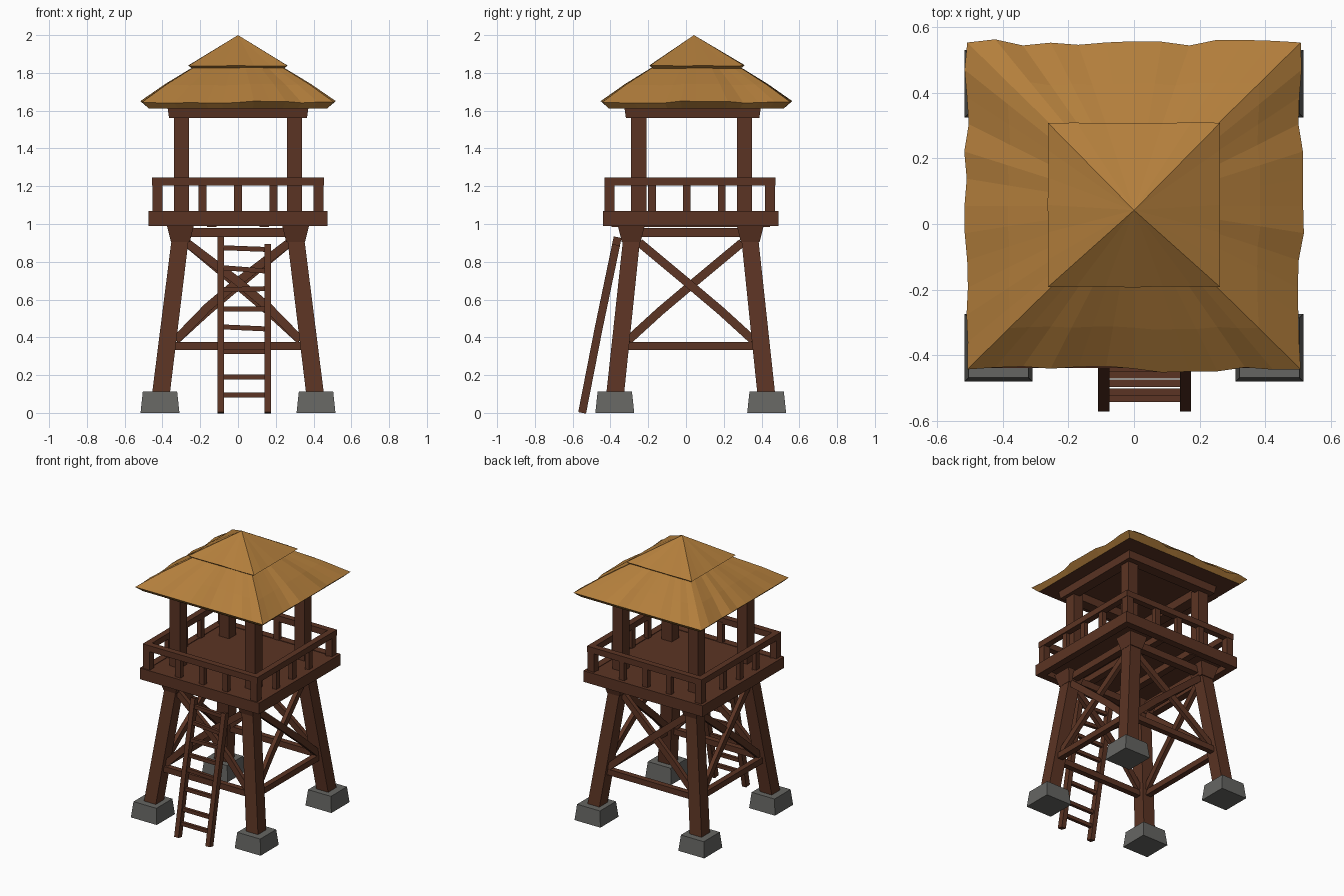
import bpy, bmesh, random
from mathutils import Vector

random.seed(4)
if "Cube" in bpy.data.objects:
    bpy.data.objects.remove(bpy.data.objects["Cube"])

CY = 0.025  # middle of the tower in depth


def material(name, rgb):
    m = bpy.data.materials.new(name)
    m.use_nodes = True
    m.diffuse_color = (*rgb, 1)
    bsdf = m.node_tree.nodes["Principled BSDF"]
    bsdf.inputs["Base Color"].default_value = (*rgb, 1)
    bsdf.inputs["Roughness"].default_value = 0.9
    return m


WOOD = material("dark wood", (0.105, 0.034, 0.017))
STRAW = material("golden straw", (0.45, 0.21, 0.045))
STONE = material("grey stone", (0.13, 0.13, 0.122))


def finish(name, bm, *mats):
    bmesh.ops.recalc_face_normals(bm, faces=bm.faces)
    mesh = bpy.data.meshes.new(name)
    bm.to_mesh(mesh)
    bm.free()
    for m in mats:
        mesh.materials.append(m)
    ob = bpy.data.objects.new(name, mesh)
    bpy.context.collection.objects.link(ob)
    return ob


def loft(name, rings, mat):
    """Skin a stack of equal rings and cap both ends."""
    bm = bmesh.new()
    rows = [[bm.verts.new(p) for p in ring] for ring in rings]
    n = len(rows[0])
    for a, b in zip(rows, rows[1:]):
        for i in range(n):
            j = (i + 1) % n
            bm.faces.new((a[i], a[j], b[j], b[i]))
    bm.faces.new(rows[0])
    bm.faces.new(rows[-1])
    return finish(name, bm, mat)


def square(x, y, z, hx, hy):
    return [(x - hx, y - hy, z), (x + hx, y - hy, z), (x + hx, y + hy, z), (x - hx, y + hy, z)]


def block(name, x, y, z0, z1, hx, hy, mat=WOOD, grow=0.0):
    return loft(name, [square(x, y, z0, hx, hy), square(x, y, z1, hx + grow, hy + grow)], mat)


def beam(name, points, w, h, out=(0, 0, 1)):
    """Rectangular timber along a path; h is measured along 'out'."""
    pts = [Vector(p) for p in points]
    out = Vector(out)
    rings = []
    for i, p in enumerate(pts):
        d = (pts[min(i + 1, len(pts) - 1)] - pts[max(i - 1, 0)]).normalized()
        s = d.cross(out).normalized()
        u = s.cross(d)
        rings.append([p + s * a * w / 2 + u * b * h / 2 for a, b in ((-1, -1), (1, -1), (1, 1), (-1, 1))])
    return loft(name, rings, WOOD)


# Footings, sloping legs, leg caps and roof posts at the four corners
for sx, side in ((1, "left"), (-1, "right")):
    for sy, end in ((-1, "front"), (1, "back")):
        tag = f"{end}_{side}"
        block("footing_" + tag, sx * 0.413, CY + sy * 0.402, 0, 0.112, 0.103, 0.103, STONE, -0.012)
        loft("leg_" + tag, [square(sx * 0.408, CY + sy * 0.4, 0.1, 0.047, 0.047),
                            square(sx * 0.305, CY + sy * 0.312, 0.93, 0.045, 0.045)], WOOD)
        block("leg_cap_" + tag, sx * 0.305, CY + sy * 0.315, 0.905, 0.995, 0.05, 0.05, grow=0.022)
        block("roof_post_" + tag, sx * 0.3, CY + 0.005 + sy * 0.28, 1.05, 1.58, 0.04, 0.04)
        block("rail_post_" + tag, sx * 0.427, CY - 0.005 + sy * 0.425, 1.06, 1.23, 0.026, 0.026)


def on_side(face, t, z, inset=0.0):
    """Point on one face of the tapering tower; t runs along the face."""
    half = 0.42 - 0.118 * z - inset
    return {"front": (t, CY - half, z), "back": (t, CY + half, z),
            "left": (half, CY + t, z), "right": (-half, CY + t, z)}[face]


OUT = {"front": (0, -1, 0), "back": (0, 1, 0), "left": (1, 0, 0), "right": (-1, 0, 0)}

# Cross bracing, low ties and upper ties on each face
for face, out in OUT.items():
    bow = 0.02 if face == "front" else 0.0
    beam("low_tie_" + face, [on_side(face, t, 0.355) for t in (-0.36, 0.36)], 0.042, 0.04, out)
    beam("upper_tie_" + face, [on_side(face, t, 0.955) for t in (-0.27, 0.27)], 0.05, 0.05, out)
    for s, tag in ((1, "rising"), (-1, "falling")):
        path = [on_side(face, s * t, z, s * 0.008)
                for t, z in ((-0.33, 0.385), (-0.16, 0.54 + bow), (0, 0.675 + bow), (0.27, 0.90))]
        beam(f"brace_{tag}_{face}", path, 0.045, 0.03, out)

# Deck floor with a deeper rim
block("deck_floor", 0, CY, 1.03, 1.066, 0.45, 0.44)
for s, ew, fb in ((1, "left", "back"), (-1, "right", "front")):
    block("deck_rim_" + fb, 0, CY + s * 0.438, 0.99, 1.07, 0.474, 0.026)
    block("deck_rim_" + ew, s * 0.449, CY, 0.99, 1.07, 0.025, 0.414)
    # Handrails and balusters
    block("handrail_" + fb, 0, CY - 0.004 + s * 0.43, 1.203, 1.246, 0.456, 0.022)
    block("handrail_" + ew, s * 0.434, CY - 0.004, 1.203, 1.246, 0.022, 0.41)
    for k in (-1, 0, 1):
        block("baluster_" + fb, k * 0.187, CY + s * 0.425, 1.06, 1.215, 0.021, 0.016)
        block("baluster_" + ew, s * 0.43, CY - 0.02 + k * 0.185, 1.06, 1.215, 0.016, 0.02)
    # Roof frame
    block("roof_beam_" + fb, 0, CY + 0.01 + s * 0.315, 1.56, 1.615, 0.365, 0.038, grow=0.008)
    block("roof_beam_" + ew, s * 0.327, CY + 0.01, 1.56, 1.615, 0.038, 0.28, grow=0.008)
    # Joists below the deck
    block("joist_" + ew, s * 0.14, CY, 0.985, 1.035, 0.025, 0.42)

# Ladder leaning on the front
for x, top, y in ((-0.092, 0.93, -0.362), (0.157, 0.89, -0.37)):
    beam("ladder_rail", [(x, -0.55, 0), (x, -0.462, 0.45), (x, y, top)], 0.034, 0.042, (0, -1, 0.2))
for z, tilt in ((0.095, 0), (0.19, 0), (0.325, 0), (0.45, -0.012), (0.55, 0), (0.655, 0.006), (0.76, -0.02), (0.87, -0.01)):
    y = -0.55 + 0.2 * z
    beam("ladder_rung", [(-0.1, y, z - tilt / 2), (0.16, y, z + tilt / 2)], 0.022, 0.026)


def thatch(name, tiers, apex, per_side, ripple, thick):
    """Four-sided straw roof: rippled rings (half width, middle y, z) rising to an apex."""
    bm = bmesh.new()
    waves = [0 if i % per_side == 0 else random.uniform(-1, 1) for i in range(4 * per_side)]

    def ring(hx, hy, cy, z, amount):
        out = []
        for i, w in enumerate(waves):
            t = 2 * (i % per_side) / per_side - 1
            r = 1 + w * amount
            x, y = ((t, -r), (r, t), (-t, r), (-r, -t))[i // per_side]
            if i % per_side == 0:
                x, y = ((-1, -1), (1, -1), (1, 1), (-1, 1))[i // per_side]
            out.append(bm.verts.new((x * hx, cy + y * hy, z + w * amount * 0.3)))
        return out

    hx, hy, cy, z = tiers[0]
    base = ring(hx * 0.93, hy * 0.93, cy, z - thick, 0)
    rows = [base] + [ring(*t, ripple * (1 - 0.3 * k)) for k, t in enumerate(tiers)]
    n = len(base)
    for a, b in zip(rows, rows[1:]):
        for i in range(n):
            j = (i + 1) % n
            bm.faces.new((a[i], a[j], b[j], b[i]))
    top = bm.verts.new(apex)
    for i in range(n):
        bm.faces.new((rows[-1][i], rows[-1][(i + 1) % n], top))
    # Wooden ceiling underneath
    bm.faces.new(base).material_index = 1
    return finish(name, bm, STRAW, WOOD)


thatch("lower_thatch", [(0.508, 0.498, 0.055, 1.645), (0.38, 0.372, 0.055, 1.738), (0.25, 0.245, 0.055, 1.82)],
       (0, 0.045, 1.96), 12, 0.022, 0.033)
thatch("upper_thatch", [(0.262, 0.25, 0.058, 1.838)], (0, 0.042, 2.0), 6, 0.01, 0.014)
